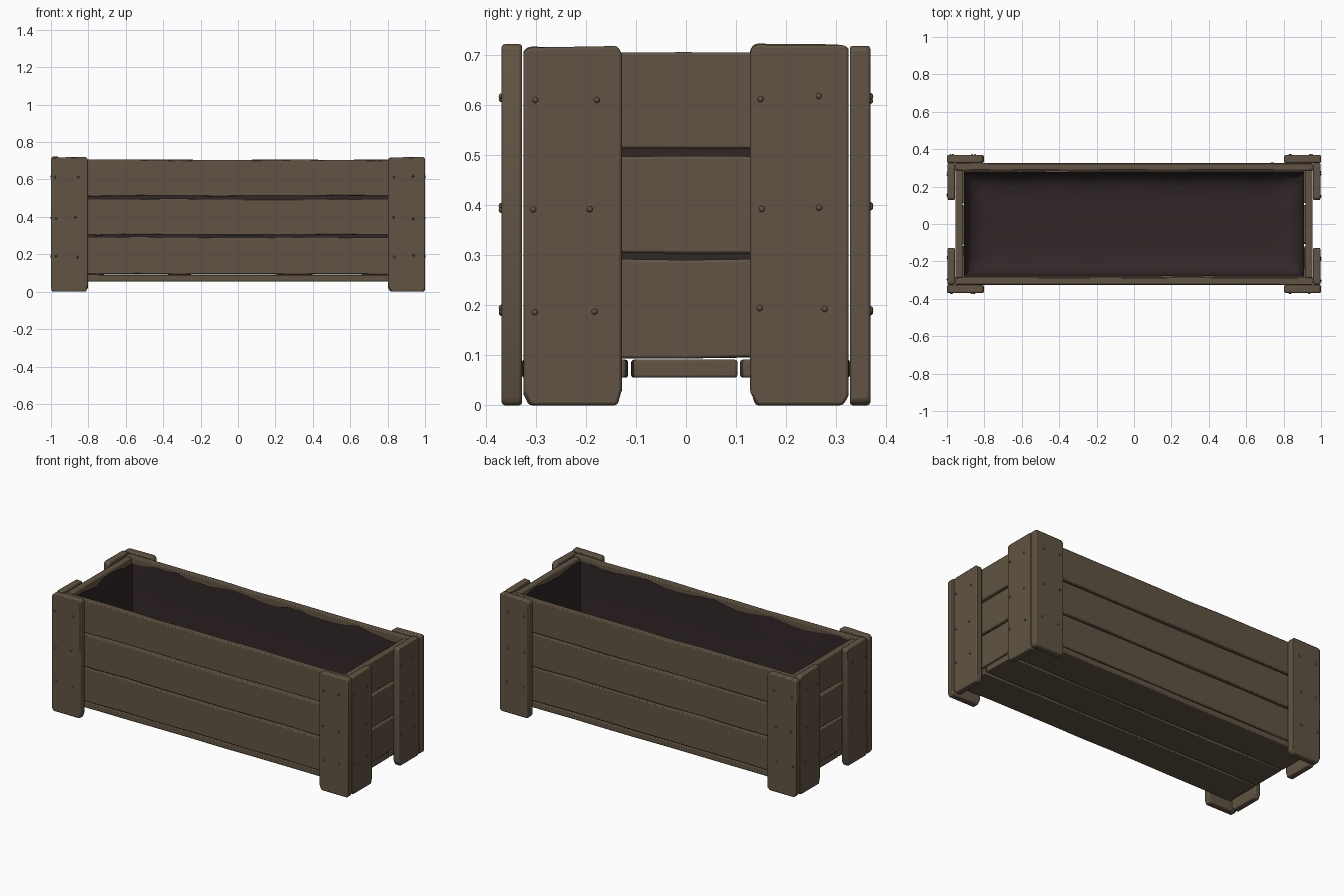
import bpy, bmesh, math, random
from mathutils import Vector

if "Cube" in bpy.data.objects:
    bpy.data.objects.remove(bpy.data.objects["Cube"])

random.seed(7)


def material(name, col):
    m = bpy.data.materials.new(name)
    m.diffuse_color = (*col, 1)
    m.use_nodes = True
    m.node_tree.nodes["Principled BSDF"].inputs["Base Color"].default_value = m.diffuse_color
    return m


WOOD = material("weathered wood", (0.119, 0.088, 0.057))
LINER = material("dark liner", (0.032, 0.020, 0.021))


def finish(name, bm, mat):
    bmesh.ops.recalc_face_normals(bm, faces=bm.faces)
    me = bpy.data.meshes.new(name)
    bm.to_mesh(me)
    bm.free()
    me.materials.append(mat)
    ob = bpy.data.objects.new(name, me)
    bpy.context.collection.objects.link(ob)
    return ob


def smooth(ob, angle=35):
    bpy.ops.object.select_all(action='DESELECT')
    ob.select_set(True)
    bpy.context.view_layer.objects.active = ob
    bpy.ops.object.shade_smooth_by_angle(angle=math.radians(angle))


def place(axis, u, v, d):
    """Outline point (u, v) at depth d, for a board facing the given axis."""
    return {'x': (d, u, v), 'y': (u, d, v), 'z': (u, v, d)}[axis]


def board(name, axis, outline, d0, d1, bevel=0.005):
    bm = bmesh.new()
    vs = [bm.verts.new(place(axis, u, v, d0)) for u, v in outline]
    f = bm.faces.new(vs)
    ext = bmesh.ops.extrude_face_region(bm, geom=[f])
    move = Vector(place(axis, 0, 0, d1 - d0))
    bmesh.ops.translate(bm, vec=move, verts=[g for g in ext['geom'] if isinstance(g, bmesh.types.BMVert)])
    ob = finish(name, bm, WOOD)
    b = ob.modifiers.new("worn edges", 'BEVEL')
    b.width, b.segments, b.limit_method = bevel, 2, 'ANGLE'
    smooth(ob)
    return ob


def slat_outline(u0, u1, v0, v1, n=9, wob=0.003):
    """Long board with slightly wavy edges."""
    us = [u0 + (u1 - u0) * i / n for i in range(n + 1)]
    j = lambda: random.uniform(-wob, wob)
    return [(u, v0 + j()) for u in us] + [(u, v1 + j()) for u in reversed(us)]


def post_outline(u0, u1, top):
    """Upright plank with irregular chipped corners."""
    c = [(random.uniform(.008, .018), random.uniform(.01, .035)) for _ in range(4)]
    t0, t1 = top + random.uniform(-.004, .004), top + random.uniform(-.004, .004)
    return [(u0 + c[0][0], 0), (u1 - c[1][0], 0), (u1, c[1][1]),
            (u1, t1 - c[2][1] * .5), (u1 - c[2][0], t1),
            (u0 + c[3][0], t0), (u0, t0 - c[3][1] * .5), (u0, c[0][1])]


# Long side and end boards, three rows each
ROWS = [(0.095, 0.292), (0.304, 0.497), (0.511, 0.705)]
for s, side in ((-1, "front"), (1, "back")):
    for i, (a, b) in enumerate(ROWS):
        board(f"{side}_board_{i+1}", 'y', slat_outline(-0.96, 0.96, a, b), s * 0.287, s * 0.325)
for s, side in ((-1, "left"), (1, "right")):
    for i, (a, b) in enumerate(ROWS):
        board(f"{side}_board_{i+1}", 'x', slat_outline(-0.286, 0.286, a, b, 4, .002), s * 0.916, s * 0.955)

# Floor boards
for i, (a, b) in enumerate([(-0.325, -0.118), (-0.107, 0.100), (0.111, 0.325)]):
    board(f"floor_board_{i+1}", 'z', slat_outline(-0.95, 0.95, a, b), 0.055, 0.091)

# Corner planks and their nails
nails = bmesh.new()


def add_nails(axis, u0, u1, d):
    for z in (0.19, 0.395, 0.612):
        for t in (0.14, 0.72):
            u = u0 + (u1 - u0) * (t + random.uniform(-.05, .05))
            r = bmesh.ops.create_uvsphere(nails, u_segments=8, v_segments=6, radius=0.006)
            p = Vector(place(axis, u, z + random.uniform(-.006, .006), d))
            bmesh.ops.translate(nails, vec=p, verts=r['verts'])


for sx, xn in ((-1, "left"), (1, "right")):
    for sy, yn in ((-1, "front"), (1, "back")):
        u0, u1 = sorted((sx * 0.803, sx * 1.0))
        board(f"{yn}_{xn}_corner_plank", 'y', post_outline(u0, u1, 0.718), sy * 0.327, sy * 0.368, 0.006)
        add_nails('y', u0, u1, sy * 0.368)
        u0, u1 = sorted((sy * 0.128, sy * 0.325))
        top = 0.722 if sy > 0 else 0.714
        board(f"{xn}_{yn}_end_plank", 'x', post_outline(u0, u1, top), sx * 0.958, sx * 0.996, 0.006)
        add_nails('x', u0, u1, sx * 0.996)
smooth(finish("nails", nails, WOOD), 60)

# Fabric liner: open tub with sagging rim and rounded floor
bm = bmesh.new()
NX, NY = 24, 8


def ring(inset, z, rough):
    hx, hy = 0.913 - inset, 0.284 - inset
    pts = [(-hx + 2 * hx * i / NX, -hy) for i in range(NX)]
    pts += [(hx, -hy + 2 * hy * i / NY) for i in range(NY)]
    pts += [(-x, -y) for x, y in pts]
    out = []
    for k, (x, y) in enumerate(pts):
        q = 1 - random.uniform(0, rough)
        w = rough * math.sin(k * 1.1) + random.uniform(-rough, rough) * .6
        out.append(bm.verts.new((x * (1 - (1 - q) * .4), y * q, z + w)))
    return out


rings = [ring(*p) for p in ((0.002, 0.683, .012), (0.004, 0.55, .006), (0.006, 0.30, .006),
                            (0.015, 0.19, .006), (0.04, 0.145, .005), (0.09, 0.122, .003),
                            (0.16, 0.115, .001))]
for a, b in zip(rings, rings[1:]):
    for i in range(len(a)):
        j = (i + 1) % len(a)
        bm.faces.new((a[i], a[j], b[j], b[i]))
bm.faces.new(rings[-1])
liner = finish("liner", bm, LINER)
# Face the tub inwards
if liner.data.polygons[len(liner.data.polygons) - 1].normal.z < 0:
    liner.data.flip_normals()
smooth(liner, 60)
